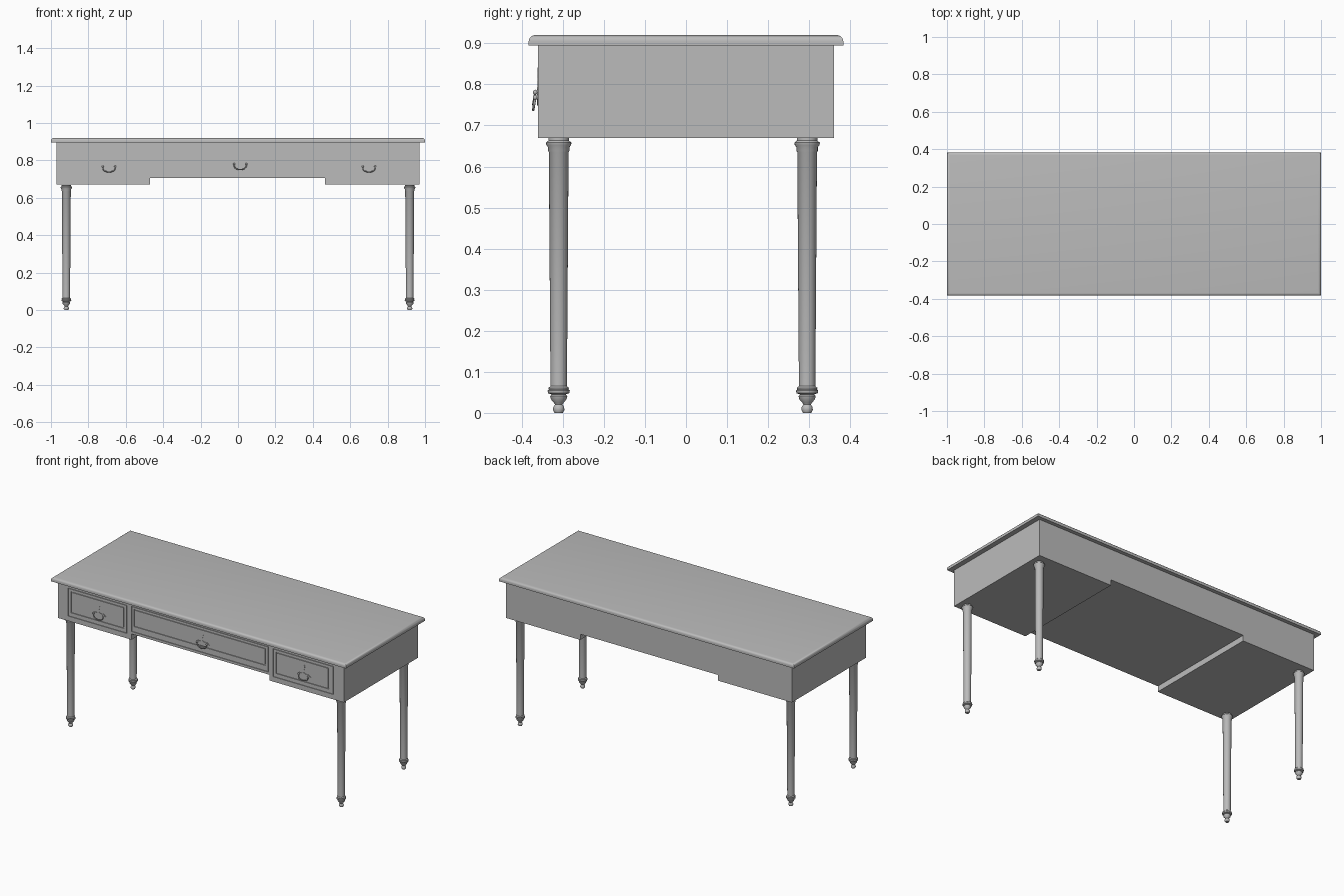
import bpy, bmesh, math
from mathutils import Matrix

cube = bpy.data.objects.get("Cube")
if cube:
    bpy.data.objects.remove(cube, do_unlink=True)

grey = bpy.data.materials.new("plain_grey")
grey.use_nodes = True
colour = (0.5, 0.5, 0.5, 1)
grey.diffuse_color = colour
grey.node_tree.nodes["Principled BSDF"].inputs["Base Color"].default_value = colour


def make_object(name, bm, smooth=False):
    bmesh.ops.recalc_face_normals(bm, faces=bm.faces)
    mesh = bpy.data.meshes.new(name)
    bm.to_mesh(mesh)
    bm.free()
    mesh.materials.append(grey)
    ob = bpy.data.objects.new(name, mesh)
    bpy.context.collection.objects.link(ob)
    if smooth:
        bpy.ops.object.select_all(action='DESELECT')
        ob.select_set(True)
        bpy.context.view_layer.objects.active = ob
        bpy.ops.object.shade_smooth_by_angle(angle=math.radians(40))
    return ob


def add_box(bm, x, y, z):
    size = [b - a for a, b in (x, y, z)]
    mid = [(a + b) / 2 for a, b in (x, y, z)]
    matrix = Matrix.Translation(mid) @ Matrix.Diagonal((*size, 1))
    return bmesh.ops.create_cube(bm, size=1, matrix=matrix)


def extrude_outline(bm, outline, y0, y1):
    face = bm.faces.new([bm.verts.new((x, y0, z)) for x, z in outline])
    moved = bmesh.ops.extrude_face_region(bm, geom=[face])["geom"]
    verts = [v for v in moved if isinstance(v, bmesh.types.BMVert)]
    bmesh.ops.translate(bm, verts=verts, vec=(0, y1 - y0, 0))


def lathe(bm, profile, steps=24):
    verts = [bm.verts.new((r, 0, z)) for r, z in profile]
    edges = [bm.edges.new(pair) for pair in zip(verts, verts[1:])]
    bmesh.ops.spin(bm, geom=verts + edges, cent=(0, 0, 0), axis=(0, 0, 1),
                   angle=math.tau, steps=steps, use_duplicate=False)
    bmesh.ops.remove_doubles(bm, verts=bm.verts, dist=0.0001)


def curve_object(name, points, radius):
    curve = bpy.data.curves.new(name, 'CURVE')
    curve.dimensions = '3D'
    curve.bevel_depth = radius
    curve.bevel_resolution = 2
    curve.use_fill_caps = True
    spline = curve.splines.new('POLY')
    spline.points.add(len(points) - 1)
    for p, co in zip(spline.points, points):
        p.co = (*co, 1)
    curve.materials.append(grey)
    ob = bpy.data.objects.new(name, curve)
    bpy.context.collection.objects.link(ob)


# Table top with a rounded rim
bm = bmesh.new()
add_box(bm, (-1, 1), (-0.383, 0.383), (0.895, 0.92))
rim = [e for e in bm.edges if all(v.co.z > 0.91 for v in e.verts)]
bmesh.ops.bevel(bm, geom=rim, offset=0.015, segments=5, profile=0.5, affect='EDGES')
make_object("table_top", bm, smooth=True)

# Apron with a raised knee space
FRONT = -0.36
bm = bmesh.new()
extrude_outline(bm, [(-0.97, 0.67), (-0.47, 0.67), (-0.47, 0.705), (0.465, 0.705),
                     (0.465, 0.67), (0.97, 0.67), (0.97, 0.896), (-0.97, 0.896)],
                FRONT, 0.36)
apron = make_object("apron", bm)

# Drawers: outer bounds, panel bounds, pull position
drawers = [
    ("left", (0.49, 0.9, 0.7, 0.873), (0.51, 0.87, 0.725, 0.857), 0.7, 0.762),
    ("centre", (-0.47, 0.46, 0.72, 0.876), (-0.453, 0.44, 0.755, 0.862), 0.012, 0.775),
    ("right", (-0.9, -0.5, 0.7, 0.873), (-0.88, -0.52, 0.725, 0.857), -0.69, 0.762),
]


def add_frame(bm, bounds, width, depth):
    x0, x1, z0, z1 = bounds
    y = (FRONT - 0.01, FRONT + depth)
    loops = []
    for inset in (0, width):
        corners = [(x0 + inset, z0 + inset), (x1 - inset, z0 + inset),
                   (x1 - inset, z1 - inset), (x0 + inset, z1 - inset)]
        loops.append([[bm.verts.new((x, yy, z)) for x, z in corners] for yy in y])
    (of, ob), (nf, nb) = loops
    for i in range(4):
        j = (i + 1) % 4
        for a, b in ((of, ob), (ob, nb), (nb, nf), (nf, of)):
            bm.faces.new((a[i], a[j], b[j], b[i]))


# Grooves that outline each drawer and its panel
bm = bmesh.new()
for side, outer, panel, px, pz in drawers:
    add_frame(bm, outer, 0.003, 0.004)
    add_frame(bm, panel, 0.006, 0.005)
cutter = make_object("groove_cutter", bm)
cutter.hide_render = True
cutter.hide_set(True)
cutter.display_type = 'WIRE'
groove = apron.modifiers.new("drawer_grooves", 'BOOLEAN')
groove.object = cutter
groove.operation = 'DIFFERENCE'
groove.solver = 'EXACT'

# Drawer pulls and keyhole plates
for side, outer, panel, px, pz in drawers:
    bm = bmesh.new()
    plate = [(-0.048, 0.002), (-0.03, -0.01), (0, -0.014), (0.03, -0.01), (0.048, 0.002),
             (0.032, 0.014), (0.012, 0.013), (0, 0.02), (-0.012, 0.013), (-0.032, 0.014)]
    extrude_outline(bm, [(px + x, pz + z) for x, z in plate], FRONT - 0.003, FRONT + 0.001)
    for s in (-1, 1):
        bmesh.ops.create_uvsphere(bm, u_segments=10, v_segments=6, radius=0.006,
                                  matrix=Matrix.Translation((px + s * 0.033, FRONT - 0.007, pz + 0.006)))
    make_object(side + "_pull_plate", bm, smooth=True)
    bail = []
    for i in range(13):
        a = math.pi * i / 12
        drop = math.sin(a) ** 0.6
        bail.append((px - 0.033 * math.cos(a), FRONT - 0.007 - 0.005 * drop, pz + 0.006 - 0.03 * drop))
    curve_object(side + "_pull_bail", bail, 0.003)

    bm = bmesh.new()
    shield = [(0, -0.016), (0.007, -0.004), (0.005, 0.004), (0.008, 0.012),
              (0, 0.016), (-0.008, 0.012), (-0.005, 0.004), (-0.007, -0.004)]
    zk = pz + 0.05
    extrude_outline(bm, [(px + x, zk + z) for x, z in shield], FRONT - 0.002, FRONT + 0.001)
    make_object(side + "_keyhole_plate", bm)

# Turned legs
profile = [(0, 0.003), (0.010, 0.003), (0.014, 0.01), (0.013, 0.018), (0.009, 0.023),
           (0.012, 0.028), (0.019, 0.036), (0.021, 0.044), (0.017, 0.048), (0.026, 0.051),
           (0.027, 0.057), (0.024, 0.06), (0.025, 0.064), (0.020, 0.068), (0.024, 0.638),
           (0.026, 0.641), (0.026, 0.65), (0.030, 0.655), (0.031, 0.661), (0.025, 0.666), (0.025, 0.672), (0, 0.672)]
profile = [(r, max(0, z - 0.003)) for r, z in profile]
for y, depth in ((-0.31, "front"), (0.295, "back")):
    for x, side in ((0.918, "left"), (-0.918, "right")):
        bm = bmesh.new()
        lathe(bm, profile + [(0, 0.672)])
        leg = make_object(f"{depth}_{side}_leg", bm, smooth=True)
        leg.location = (x, y, 0)
